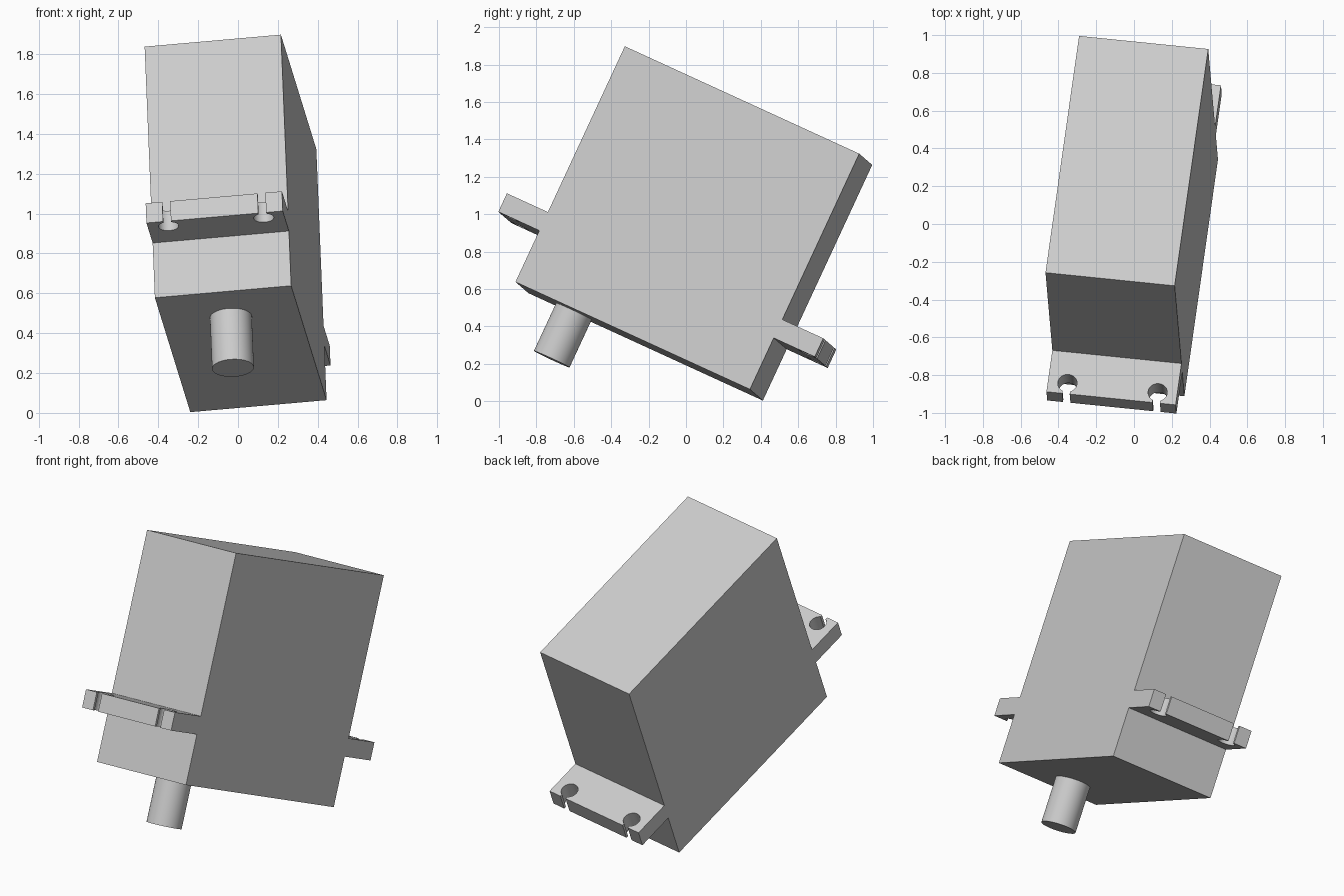
import bpy, bmesh
from math import radians, asin, sin, cos, pi
from mathutils import Matrix, Euler, Vector

cube = bpy.data.objects.get("Cube")
if cube:
    bpy.data.objects.remove(cube, do_unlink=True)

# Body size, in its own upright frame centred on the body
WIDTH, DEPTH, HEIGHT = 0.69, 1.39, 1.39
TILT = Matrix.Translation((-0.012, 0.042, 0.951)) @ Euler(
    (radians(-24.5), radians(-5.0), radians(-5.8))).to_matrix().to_4x4()

grey = bpy.data.materials.new("light grey")
grey.use_nodes = True
colour = (0.6, 0.6, 0.6, 1)
grey.diffuse_color = colour
grey.node_tree.nodes["Principled BSDF"].inputs["Base Color"].default_value = colour


def add_part(name, bm, smooth=False):
    """Turn a bmesh into a tilted, coloured object."""
    bmesh.ops.recalc_face_normals(bm, faces=bm.faces)
    mesh = bpy.data.meshes.new(name)
    bm.to_mesh(mesh)
    bm.free()
    mesh.materials.append(grey)
    obj = bpy.data.objects.new(name, mesh)
    bpy.context.collection.objects.link(obj)
    obj.matrix_world = TILT
    if smooth:
        bpy.ops.object.select_all(action="DESELECT")
        obj.select_set(True)
        bpy.context.view_layer.objects.active = obj
        bpy.ops.object.shade_smooth_by_angle(angle=radians(30))


# Main body
bm = bmesh.new()
bmesh.ops.create_cube(bm, size=1, matrix=Matrix.Diagonal((WIDTH, DEPTH, HEIGHT, 1)))
add_part("body", bm)

# Output shaft below the body, near the front
LENGTH, EMBED = 0.282, 0.02
bm = bmesh.new()
bmesh.ops.create_cone(
    bm, cap_ends=True, segments=48, radius1=0.105, radius2=0.105,
    depth=LENGTH + EMBED,
    matrix=Matrix.Translation((0, -0.387, -HEIGHT / 2 - (LENGTH - EMBED) / 2)))
add_part("output_shaft", bm, smooth=True)


def tab_outline(reach=0.243, radius=0.051, neck=0.02, steps=28):
    """Tab profile with two keyhole notches open at the outer edge."""
    half = WIDTH / 2
    pts = [(-half, -EMBED), (-half, reach)]
    gap = asin(neck / radius)
    for cx in (-0.241, 0.241):
        pts.append((cx - neck, reach))
        for i in range(steps + 1):
            t = -gap - (2 * pi - 2 * gap) * i / steps
            pts.append((cx + radius * sin(t), reach - 0.062 + radius * cos(t)))
        pts.append((cx + neck, reach))
    return pts + [(half, reach), (half, -EMBED)]


# Mounting tabs on the front and back faces
for name, side in (("front_mounting_tab", -1), ("back_mounting_tab", 1)):
    bm = bmesh.new()
    base = -HEIGHT / 2 + 0.303
    face = bm.faces.new([bm.verts.new((x, side * (DEPTH / 2 + y), base))
                         for x, y in tab_outline()])
    top = bmesh.ops.extrude_face_region(bm, geom=[face])["geom"]
    bmesh.ops.translate(bm, vec=Vector((0, 0, 0.109)),
                        verts=[v for v in top if isinstance(v, bmesh.types.BMVert)])
    add_part(name, bm, smooth=True)
